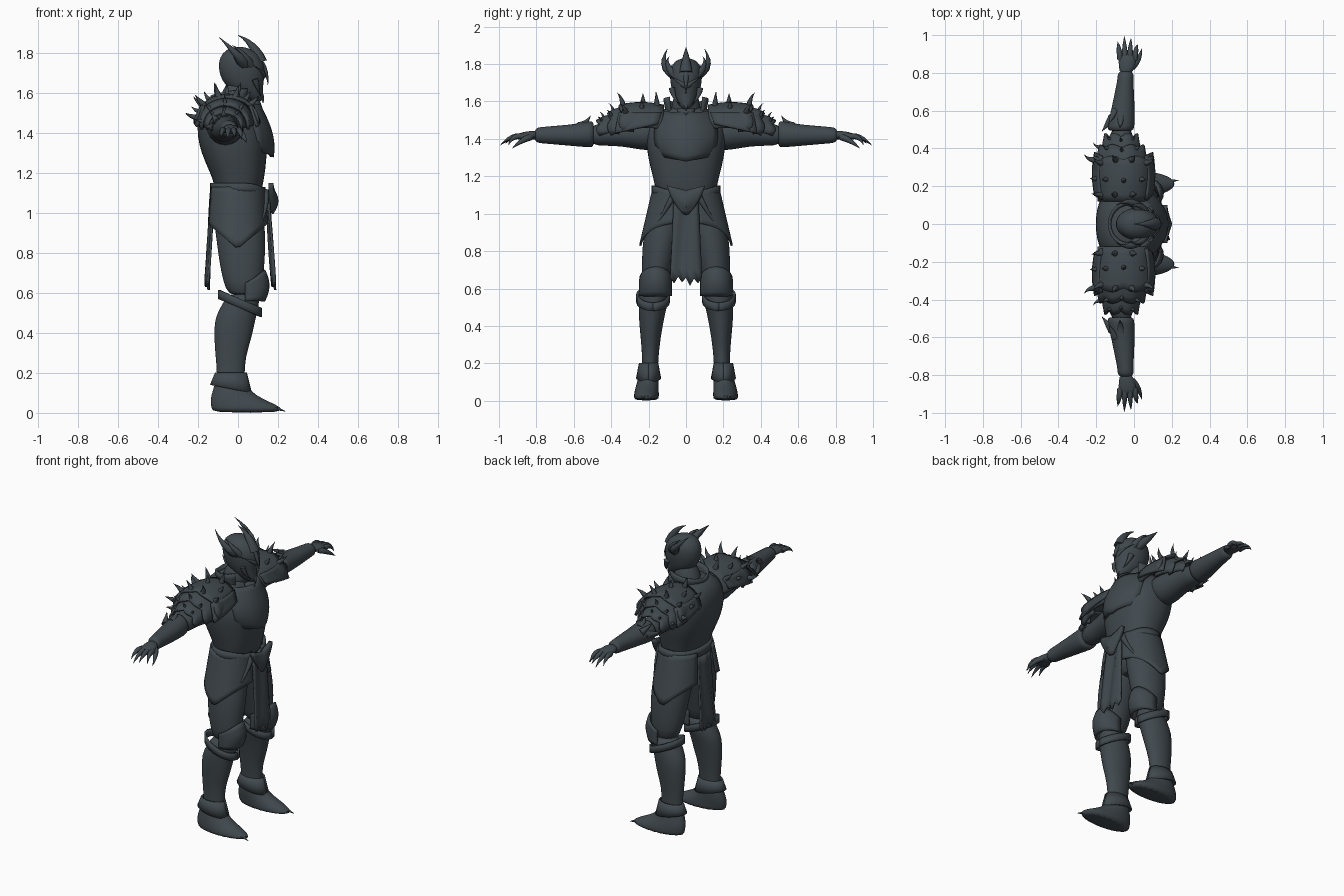
import bpy, bmesh, math
from mathutils import Vector

if "Cube" in bpy.data.objects:
    bpy.data.objects.remove(bpy.data.objects["Cube"])

steel = bpy.data.materials.new("dark slate steel")
steel.use_nodes = True
COLOUR = (0.052, 0.066, 0.076, 1)
steel.diffuse_color = COLOUR
steel.node_tree.nodes["Principled BSDF"].inputs["Base Color"].default_value = COLOUR


def finish(name, bm, mirror=False, thick=0, subsurf=0, angle=40):
    """Turn a bmesh into a finished, optionally mirrored object."""
    bmesh.ops.recalc_face_normals(bm, faces=bm.faces)
    me = bpy.data.meshes.new(name)
    bm.to_mesh(me)
    bm.free()
    me.materials.append(steel)
    ob = bpy.data.objects.new(name, me)
    bpy.context.collection.objects.link(ob)
    bpy.ops.object.select_all(action='DESELECT')
    ob.select_set(True)
    bpy.context.view_layer.objects.active = ob
    bpy.ops.object.shade_smooth_by_angle(angle=math.radians(angle))
    if thick:
        m = ob.modifiers.new("thickness", 'SOLIDIFY')
        m.thickness, m.offset = thick, 0
    if subsurf:
        ob.modifiers.new("smooth", 'SUBSURF').levels = subsurf
    if mirror:
        m = ob.modifiers.new("mirror", 'MIRROR')
        m.use_axis = (False, True, False)
    return ob


def skin(bm, loops):
    """Bridge closed loops of points and cap both ends."""
    rings = [[bm.verts.new(p) for p in loop] for loop in loops]
    n = len(rings[0])
    for a, b in zip(rings, rings[1:]):
        for i in range(n):
            bm.faces.new((a[i], a[(i + 1) % n], b[(i + 1) % n], b[i]))
    bm.faces.new(rings[0])
    bm.faces.new(rings[-1])


def loft(name, rings, axis='z', n=20, mirror=False, square=1.0, subsurf=1):
    """Rings are (position, centre a, centre b, radius a, radius b)."""
    loops = []
    for t, ca, cb, ra, rb in rings:
        loop = []
        for i in range(n):
            w = math.tau * i / n
            c, s = math.cos(w), math.sin(w)
            a = ca + ra * math.copysign(abs(c) ** square, c)
            b = cb + rb * math.copysign(abs(s) ** square, s)
            loop.append((a, b, t) if axis == 'z' else (a, t, b))
        loops.append(loop)
    bm = bmesh.new()
    skin(bm, loops)
    return finish(name, bm, mirror, subsurf=subsurf, angle=60)


def claws(name, items, mirror=True, n=8, steps=6, blunt=1.0):
    """Each item is (start, bend, tip, radius): a tapering curved spike."""
    bm = bmesh.new()
    for p0, p1, p2, r in items:
        p0, p1, p2 = Vector(p0), Vector(p1), Vector(p2)
        loops = []
        for k in range(steps + 1):
            t = k / steps
            p = p0 * (1 - t) ** 2 + p1 * 2 * t * (1 - t) + p2 * t * t
            d = (p1 - p0) * (1 - t) + (p2 - p1) * t
            q = d.to_track_quat('Z', 'Y')
            rr = r * max(1 - t ** blunt, 0.03)
            loops.append([p + q @ Vector((rr * math.cos(math.tau * i / n),
                          rr * math.sin(math.tau * i / n), 0)) for i in range(n)])
        skin(bm, loops)
    return finish(name, bm, mirror, angle=60)


def shell(name, f, nu, nv, thick=0.012, mirror=True):
    """Open plate sampled from f(u, v), with u and v in 0..1."""
    bm = bmesh.new()
    g = [[bm.verts.new(f(i / nu, j / nv)) for j in range(nv + 1)] for i in range(nu + 1)]
    for i in range(nu):
        for j in range(nv):
            bm.faces.new((g[i][j], g[i + 1][j], g[i + 1][j + 1], g[i][j + 1]))
    return finish(name, bm, mirror, thick)


def mix(a, b, t):
    return a + (b - a) * t


# Torso and chest armour
loft("torso", [(1.05, 0, 0, .11, .15), (1.14, .005, 0, .12, .165), (1.22, -.005, 0, .145, .185),
               (1.3, -.02, 0, .165, .205), (1.38, -.025, 0, .18, .215), (1.46, -.045, 0, .16, .22),
               (1.53, -.055, 0, .13, .17), (1.58, -.04, 0, .09, .1)], square=.85)
shell("breastplate", lambda u, v: (
    mix(.095, .165, math.sin(v * 1.9)) - .085 * abs(2 * u - 1) ** 2.2 + .008,
    (2 * u - 1) * mix(.13, .165, math.sin(v * 3)), mix(1.54, 1.31 - .03 * (1 - abs(2 * u - 1)), v)), 12, 8, .02, False)
loft("neck", [(1.5, -.03, 0, .1, .1), (1.57, -.01, 0, .075, .075), (1.66, 0, 0, .07, .065)])
shell("collar", lambda u, v: (
    -.02 - (.1 + .012 * v) * math.cos((u - .5) * 4.4), (.1 + .015 * v) * math.sin((u - .5) * 4.4),
    mix(1.53, 1.585 + .04 * abs(2 * u - 1), v)), 18, 3, .014, False)
shell("gorget", lambda u, v: (.1 - .02 * abs(2 * u - 1) + .03 * v, (u - .5) * .09, mix(1.56, 1.47, v)), 4, 3, .02, False)

# Head, mask and horns
loft("helmet", [(1.555, .095, 0, .02, .014), (1.58, .075, 0, .055, .04), (1.62, .04, 0, .085, .064),
                (1.66, .025, 0, .105, .077), (1.71, .02, 0, .118, .086), (1.76, .015, 0, .113, .088),
                (1.8, .01, 0, .09, .075), (1.825, .005, 0, .05, .045), (1.832, .005, 0, .01, .01)])
claws("brows", [((.125, .008, 1.685), (.14, .03, 1.7), (.075, .09, 1.74), .016),
                ((.085, .075, 1.67), (.1, .07, 1.62), (.115, .03, 1.585), .018)])
claws("nose_and_chin", [((.11, 0, 1.75), (.15, 0, 1.71), (.15, 0, 1.635), .02),
                        ((.09, 0, 1.6), (.13, 0, 1.59), (.125, 0, 1.545), .025)], False)
claws("crest_horn", [((.11, 0, 1.755), (.085, 0, 1.85), (0, 0, 1.89), .036)], False)
claws("side_horns", [((.03, .062, 1.75), (.0, .15, 1.79), (-.095, .1, 1.88), .036),
                     ((.06, .06, 1.74), (.04, .12, 1.8), (-.03, .09, 1.84), .024)])

# Belt, buckle and cloths
shell("belt", lambda u, v: (
    .005 + .135 * math.cos(u * math.tau), .175 * math.sin(u * math.tau),
    mix(1.15, 1.1, v) - .04 * max(0, math.cos(u * math.tau)) ** 3), 32, 2, .02, False)
shell("buckle", lambda u, v: (
    .165 + .025 * (1 - abs(2 * u - 1)) * math.sin(v * math.pi),
    (2 * u - 1) * mix(.1, .008, v ** 1.5), mix(1.12 + .03 * abs(2 * u - 1), 1.0, v)), 8, 6, .025, False)
ragged = [.03, 0, .035, .005, .03, -.015, .025, 0, .03]


def cloth(x_top, x_low, z_top, half):
    return lambda u, v: (mix(x_top, x_low, v) + .008 * math.sin(u * 9 + v * 2),
                         (2 * u - 1) * mix(half * .75, half, v),
                         mix(z_top, .63 + ragged[round(u * 8)], v))


shell("front_cloth", cloth(.145, .178, 1.1, .085), 8, 8, .012, False)
shell("back_cloth", cloth(-.128, -.155, 1.1, .085), 8, 8, .012, False)


# Hip plates, with hems dropping to an outer point
def hip(u, v):
    w = mix(-1.25, 1.45, u)
    z = mix(1.13, .82 + .13 * abs(math.sin(w)), v)
    return (-.002 + mix(.135, .15, v) * math.sin(w), .03 + mix(.145, .215, v) * math.cos(w), z)


shell("hip_plates", hip, 16, 8)
claws("hip_folds", [((.135, .06, 1.11), (.155, .1, 1.03), (.09, .2, .88), .02)])
loft("pelvis", [(.9, 0, 0, .08, .1), (.98, 0, 0, .115, .16), (1.1, 0, 0, .12, .16)])

# Legs
loft("thighs", [(.58, .03, .165, .08, .065), (.66, .025, .16, .1, .075), (.75, .02, .15, .115, .088),
                (.88, .015, .13, .125, .1), (1.0, 0, .1, .13, .105), (1.08, 0, .08, .1, .08)], mirror=True)
loft("greaves", [(.1, -.04, .195, .075, .045), (.18, -.035, .192, .068, .042), (.28, -.038, .19, .075, .047),
                 (.38, -.025, .188, .096, .06), (.47, -.015, .182, .103, .072), (.52, .005, .175, .098, .078),
                 (.565, .02, .172, .088, .078), (.6, .03, .17, .07, .065)], mirror=True)
shell("knee_plates", lambda u, v: (
    .035 + (.095 + .022 * math.sin(v * math.pi)) * math.sin(u * math.pi) ** .8,
    .162 - .082 * math.cos(u * math.pi),
    mix(.65 + .065 * math.sin(u * math.pi), .56, v)), 12, 6)
shell("greave_rims", lambda u, v: (
    .01 + .105 * math.cos(u * math.tau), .176 + .084 * math.sin(u * math.tau),
    mix(.57, .525, v) - .045 * math.cos(u * math.tau)), 20, 2)

# Boots, turned slightly outwards
loft("boots", [(0, .045, .212, .175, .066), (.025, .045, .212, .18, .068), (.055, .01, .21, .15, .065),
               (.09, -.025, .205, .11, .06), (.13, -.035, .2, .085, .054), (.2, -.036, .194, .07, .046)],
     mirror=True, subsurf=1)
claws("toes", [((.06, .207, .04), (.15, .222, .04), (.237, .232, .008), .04)], n=12)
shell("ankle_plates", lambda u, v: (
    -.035 + mix(.075, .1, v) * math.cos(u * math.tau), .2 + mix(.047, .062, v) * math.sin(u * math.tau),
    mix(.2, .12 - .02 * math.cos(u * math.tau), v)), 20, 2, .01)

# Arms, bracers and hands
loft("upper_arms", [(.14, -.06, 1.43, .1, .1), (.24, -.065, 1.43, .095, .09), (.34, -.068, 1.43, .075, .07),
                    (.43, -.07, 1.425, .068, .062), (.52, -.065, 1.42, .055, .055)], 'y', mirror=True)
loft("bracers", [(.49, -.07, 1.425, .068, .068), (.51, -.07, 1.425, .073, .072), (.59, -.06, 1.42, .064, .06),
                 (.68, -.052, 1.42, .054, .052), (.76, -.046, 1.42, .042, .045),
                 (.795, -.044, 1.42, .044, .042), (.81, -.044, 1.42, .03, .027)], 'y', mirror=True)
claws("elbow_spikes", [((-.11, .56, 1.43), (-.14, .53, 1.43), (-.17, .49, 1.435), .03),
                       ((-.07, .57, 1.465), (-.07, .53, 1.485), (-.075, .51, 1.525), .026),
                       ((-.1, .6, 1.455), (-.12, .56, 1.48), (-.135, .53, 1.5), .022)])
loft("palms", [(.79, -.043, 1.42, .03, .026), (.83, -.038, 1.42, .045, .024), (.88, -.034, 1.415, .05, .021),
               (.905, -.034, 1.41, .04, .014)], 'y', n=12, mirror=True)
tips = [.965, .995, .985, .95]
claws("fingers", [((-.072 + i * .025, .87, 1.412), (-.08 + i * .03, .93, 1.425),
                   (-.086 + i * .035, tips[i], 1.375 - .01 * (i % 2)), .016) for i in range(4)]
      + [((-.01, .83, 1.41), (.03, .87, 1.4), (.042, .93, 1.35), .018)], blunt=2.2)


# Layered shoulder plates: arches over the arm with a scalloped outer edge
def pauldron(y0, y1, cx, cz, rx0, rx1, h0, h1, drop):
    def f(u, v):
        w = mix(-.12, math.pi + .12, u)
        scallop = .02 * abs(math.sin(u * math.pi * 4)) * v
        return (cx + mix(rx0, rx1, v) * math.cos(w), mix(y0, y1, v) + scallop,
                cz - drop * v + mix(h0, h1, v) * math.sin(w) + .012 * math.sin(v * math.pi))
    return f


upper = pauldron(.12, .34, -.055, 1.465, .13, .155, .11, .125, .01)
middle = pauldron(.28, .4, -.065, 1.45, .14, .115, .12, .11, .02)
lower = pauldron(.36, .46, -.068, 1.435, .105, .085, .09, .075, .01)
shell("upper_pauldrons", upper, 16, 6, .016)
shell("middle_pauldrons", middle, 16, 4, .014)
shell("lower_pauldrons", lower, 16, 4, .012)


# Spikes standing out of the shoulder plates
def studs(f, v, us, length, lean, r):
    out = []
    for u in us:
        p = Vector(f(u, v))
        d = Vector((p.x + .06, 0, p.z - 1.45)).normalized()
        out.append((p - d * .01, p + d * length * .6, p + d * length * .9 + Vector((0, lean, length * .2)), r))
    return out


claws("shoulder_spikes",
      studs(upper, .15, (.4, .6, .8), .075, .005, .02)
      + studs(upper, .5, (.3, .5, .7, .88), .05, .0, .018)
      + studs(upper, .92, (.25, .42, .58, .75, .92), .065, .03, .02)
      + studs(middle, .9, (.3, .5, .7, .9), .04, .025, .014)
      + studs(lower, .8, (.3, .5, .7), .03, .02, .012), n=6)
# Broad plates hanging at the front and back of each shoulder
for label, side in (("front", 1), ("back", -1)):
    shell(label + "_shoulder_flaps", lambda u, v: (
        -.055 + side * (mix(.115, .15, v) + .012 * math.sin(u * math.pi)), mix(.13, .36, u) + .02 * v,
        mix(1.54, 1.43 + .05 * (1 - u), v)), 6, 4, .014)
